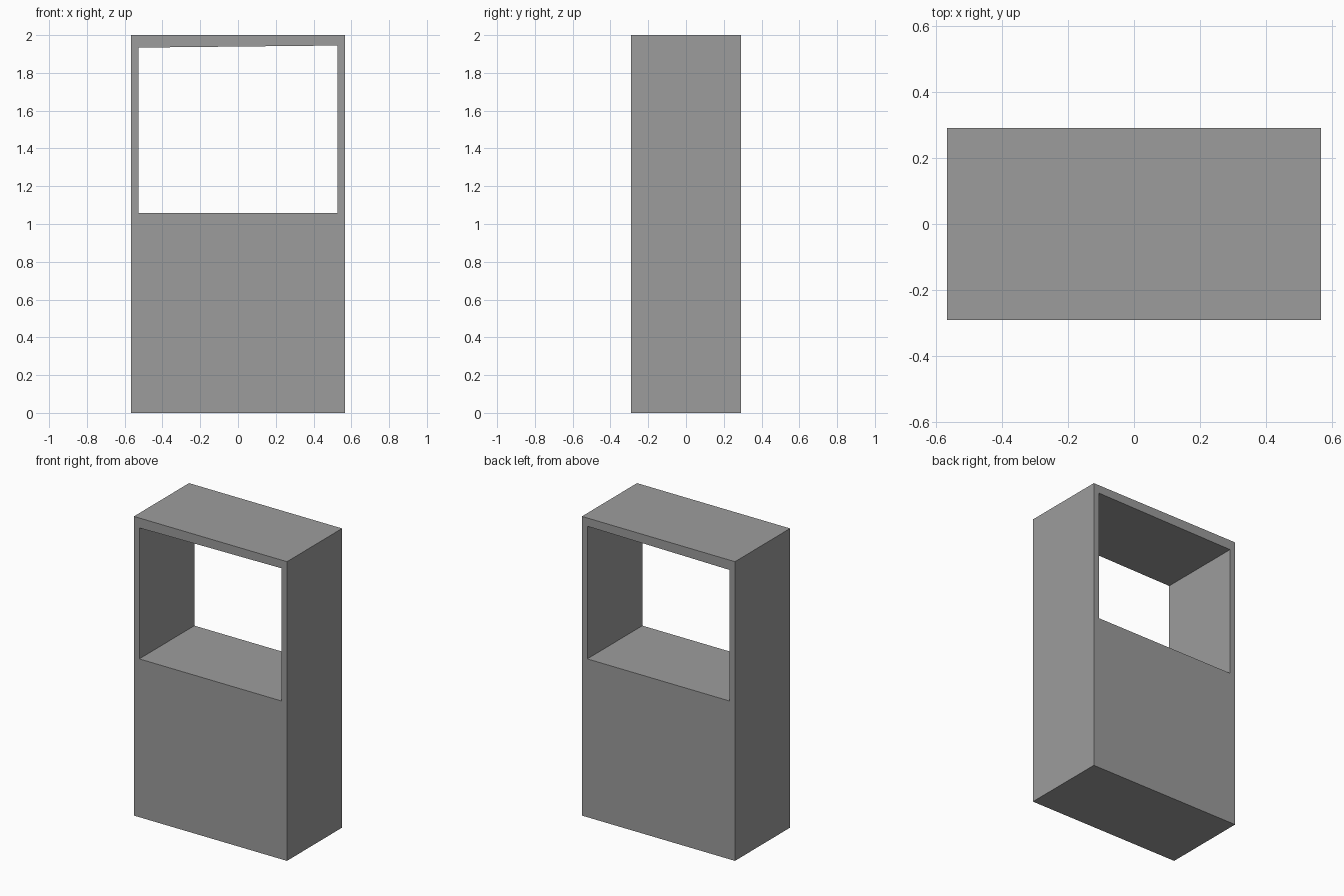
import bpy
import bmesh

if "Cube" in bpy.data.objects:
    bpy.data.objects.remove(bpy.data.objects["Cube"])

HALF_DEPTH = 0.291

# Front profile (x, z): outer case and the window opening through it
outer = [(-0.566, 0), (0.566, 0), (0.566, 2), (-0.566, 2)]
window = [(-0.526, 1.058), (0.526, 1.058), (0.526, 1.945), (-0.526, 1.934)]

bm = bmesh.new()


def ring(points, y):
    return [bm.verts.new((x, y, z)) for x, z in points]


of, ob = ring(outer, -HALF_DEPTH), ring(outer, HALF_DEPTH)
wf, wb = ring(window, -HALF_DEPTH), ring(window, HALF_DEPTH)

# Front frame, back frame, outer walls and window lining
for i in range(4):
    j = (i + 1) % 4
    bm.faces.new((of[i], of[j], wf[j], wf[i]))
    bm.faces.new((ob[j], ob[i], wb[i], wb[j]))
    bm.faces.new((of[j], of[i], ob[i], ob[j]))
    bm.faces.new((wf[i], wf[j], wb[j], wb[i]))

bmesh.ops.recalc_face_normals(bm, faces=bm.faces)
mesh = bpy.data.meshes.new("cabinet_frame")
bm.to_mesh(mesh)
bm.free()

# Darker grey finish
grey = bpy.data.materials.new("dark_grey")
grey.diffuse_color = (0.335, 0.335, 0.335, 1)
grey.use_nodes = True
grey.node_tree.nodes["Principled BSDF"].inputs["Base Color"].default_value = grey.diffuse_color
mesh.materials.append(grey)
bpy.context.collection.objects.link(bpy.data.objects.new("cabinet_frame", mesh))
